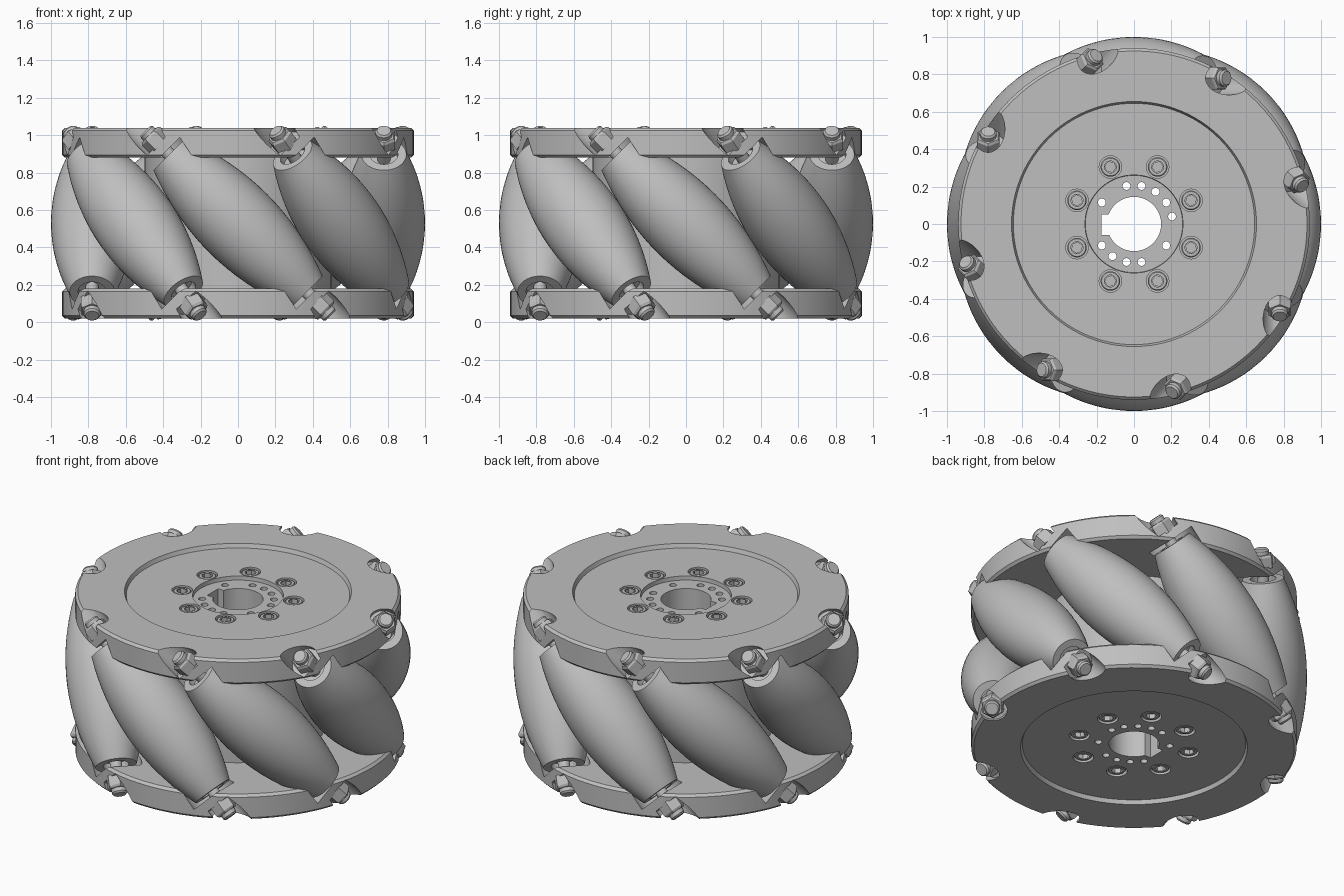
import bpy
import bmesh
from math import pi, radians, cos, sin
from mathutils import Matrix

cube = bpy.data.objects.get("Cube")
if cube:
    bpy.data.objects.remove(cube)

MID = 0.53       # height of the wheel's middle plane
AXLE_R = 0.78    # distance from wheel axis to roller axles
COUNT = 8

grey = bpy.data.materials.new("machined_grey")
grey.use_nodes = True
COLOUR = (0.52, 0.52, 0.52, 1)
grey.diffuse_color = COLOUR
grey.node_tree.nodes["Principled BSDF"].inputs["Base Color"].default_value = COLOUR


def rot(angle, axis="Z"):
    return Matrix.Rotation(angle, 4, axis)


def shift(x, y, z):
    return Matrix.Translation((x, y, z))


def finish(bm, name):
    """Turn a bmesh into a named grey object."""
    bmesh.ops.recalc_face_normals(bm, faces=bm.faces)
    mesh = bpy.data.meshes.new(name)
    bm.to_mesh(mesh)
    bm.free()
    mesh.materials.append(grey)
    obj = bpy.data.objects.new(name, mesh)
    bpy.context.collection.objects.link(obj)
    return obj


def lathe(bm, profile, segments, matrix=Matrix(), closed=False):
    """Revolve (radius, height) points around local z."""
    verts = [bm.verts.new((r, 0, z)) for r, z in profile]
    pairs = list(zip(verts, verts[1:]))
    if closed:
        pairs.append((verts[-1], verts[0]))
    edges = [bm.edges.new(p) for p in pairs]
    out = bmesh.ops.spin(bm, geom=verts + edges, cent=(0, 0, 0), axis=(0, 0, 1),
                         angle=2 * pi, steps=segments, use_merge=True)
    new = set(verts) | {v for e in edges for f in e.link_faces for v in f.verts}
    stack = list(new)
    while stack:
        for e in stack.pop().link_edges:
            for v in e.verts:
                if v not in new:
                    new.add(v)
                    stack.append(v)
    bmesh.ops.remove_doubles(bm, verts=list(new), dist=1e-5)
    bmesh.ops.transform(bm, matrix=matrix, verts=[v for v in new if v.is_valid])


def rod(bm, radius, low, high, segments, matrix=Matrix()):
    """Solid cylinder or prism between two heights on local z."""
    place = matrix @ shift(0, 0, (low + high) / 2)
    bmesh.ops.create_cone(bm, cap_ends=True, segments=segments, radius1=radius,
                          radius2=radius, depth=high - low, matrix=place)


def cut(obj, cutter):
    mod = obj.modifiers.new("cut", "BOOLEAN")
    mod.object = cutter
    mod.operation = "DIFFERENCE"
    mod.solver = "EXACT"
    bpy.context.view_layer.objects.active = obj
    bpy.ops.object.modifier_apply(modifier=mod.name)


# Local z of each frame runs along a roller axle
axles = [rot(k * 2 * pi / COUNT) @ shift(0, -AXLE_R, MID) @ rot(radians(135), "Y")
         for k in range(COUNT)]
axle_ends = {"bottom": axles, "top": [a @ rot(pi, "X") for a in axles]}
bolt_spots = [rot(radians(22.5 + 45 * k)) @ shift(0.33, 0, 0) for k in range(8)]

# Cutter for the keyed bore and the ring of pin holes
bm = bmesh.new()
rod(bm, 0.145, -1, 2, 64)
bore = finish(bm, "bore_cutter")
bm = bmesh.new()
bmesh.ops.create_cube(bm, size=1, matrix=shift(-0.09, -0.005, MID)
                      @ Matrix.Diagonal((0.17, 0.11, 3, 1)))
key = finish(bm, "key_cutter")
bm = bmesh.new()
for k in range(16):
    if k not in (5, 7, 8, 13, 15):
        rod(bm, 0.021, -1, 2, 20, rot(radians(11.25 + 22.5 * k)) @ shift(0.207, 0, 0))
pins = finish(bm, "pin_cutter")
cutters = [bore, key, pins]

# Hub core between the plates
bm = bmesh.new()
rod(bm, 0.5, 0.17, 0.89, 64)
hub = finish(bm, "hub_core")
for c in cutters:
    cut(hub, c)
parts = [hub]

# Side plates: chamfered rim, shallow recess, axle pockets, bolt counterbores
for side, sign in (("top", 1), ("bottom", -1)):
    eye = 0.46 if side == "top" else 0.485
    outline = [(0, 0.35), (0.925, 0.35), (0.94, 0.365), (0.94, 0.495), (0.925, 0.51),
               (0.655, 0.51), (0.645, 0.485), (0.262, 0.485), (0.26, eye), (0, eye)]
    bm = bmesh.new()
    lathe(bm, [(r, MID + sign * h) for r, h in outline], 96)
    plate = finish(bm, side + "_plate")

    bm = bmesh.new()
    for frame in axle_ends[side]:
        rod(bm, 0.09, 0.6, 0.95, 32, frame)       # nut pocket
        rod(bm, 0.15, 0.3, 0.545, 32, frame)      # roller clearance
    for spot in bolt_spots:
        rod(bm, 0.06, MID + min(sign * 0.44, sign * 0.6),
            MID + max(sign * 0.44, sign * 0.6), 32, spot)
    pockets = finish(bm, side + "_pocket_cutter")
    for c in cutters + [pockets]:
        cut(plate, c)
    bpy.data.objects.remove(pockets)
    parts.append(plate)

    # Hub bolts with hexagonal sockets
    bm = bmesh.new()
    for spot in bolt_spots:
        base = spot @ shift(0, 0, MID) @ (Matrix() if sign > 0 else rot(pi, "X"))
        lathe(bm, [(0, 0.42), (0.052, 0.42), (0.052, 0.474), (0.047, 0.48),
                   (0.032, 0.48)], 24, base)
        lathe(bm, [(0.032, 0.48), (0.032, 0.45), (0, 0.45)], 6, base)
    parts.append(finish(bm, side + "_hub_bolts"))

    # Axle nuts with protruding rounded bolt tips
    bm = bmesh.new()
    for frame in axle_ends[side]:
        lathe(bm, [(0, 0.59), (0.07, 0.59), (0.07, 0.655), (0.06, 0.668), (0, 0.668)],
              6, frame)
        lathe(bm, [(0, 0.66), (0.045, 0.66), (0.045, 0.69), (0.036, 0.7), (0, 0.7)],
              24, frame)
    parts.append(finish(bm, side + "_axle_nuts"))

for c in cutters:
    bpy.data.objects.remove(c)

# Barrel rollers with recessed ends, each on its axle
END, STEPS = 0.52, 16
barrel = []
for i in range(STEPS + 1):
    s = -END + 2 * END * i / STEPS
    barrel.append((0.22 - 0.1 * (s / END) ** 2, s))
section = [(0.075, -END)] + barrel + [(0.075, END), (0.075, END - 0.04),
                                      (0.03, END - 0.04), (0.03, 0.04 - END),
                                      (0.075, 0.04 - END)]
for k, frame in enumerate(axles):
    bm = bmesh.new()
    lathe(bm, section, 48, frame, closed=True)
    parts.append(finish(bm, f"roller_{k + 1}"))
    bm = bmesh.new()
    rod(bm, 0.035, -0.6, 0.6, 20, frame)
    parts.append(finish(bm, f"axle_{k + 1}"))

# Smooth shading with sharp edges kept
bpy.ops.object.select_all(action="DESELECT")
for obj in parts:
    obj.select_set(True)
bpy.context.view_layer.objects.active = parts[0]
bpy.ops.object.shade_smooth_by_angle(angle=radians(30))
